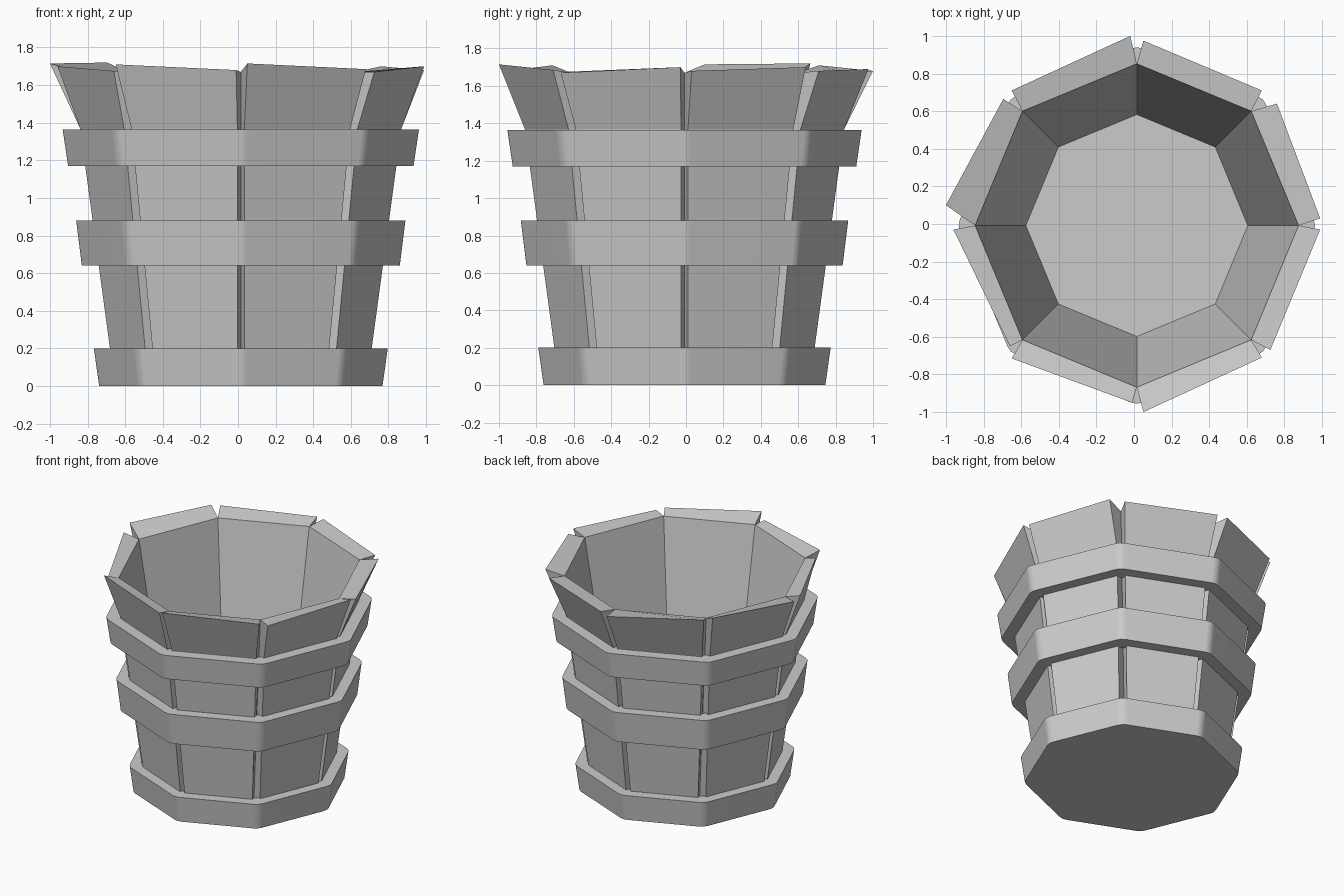
import bpy, bmesh, math
from mathutils import Vector

if "Cube" in bpy.data.objects:
    bpy.data.objects.remove(bpy.data.objects["Cube"])

CX, CY = 0.015, -0.008      # bucket axis
SIDES = 8


def make_object(name, verts, faces):
    me = bpy.data.meshes.new(name)
    me.from_pydata(verts, [], faces)
    bm = bmesh.new()
    bm.from_mesh(me)
    bmesh.ops.recalc_face_normals(bm, faces=bm.faces)
    bm.to_mesh(me)
    bm.free()
    ob = bpy.data.objects.new(name, me)
    bpy.context.collection.objects.link(ob)
    return ob


def corner(i, r, z):
    a = math.tau * i / SIDES
    return Vector((CX + r * math.cos(a), CY + r * math.sin(a), z))


def octagon(r, z, d=0.035):
    """Octagon with slightly rounded corners, three points per corner."""
    pts = []
    for i in range(SIDES):
        p = corner(i, r, z)
        a = p + (corner(i - 1, r, z) - p).normalized() * d
        b = p + (corner(i + 1, r, z) - p).normalized() * d
        pts += [a, (a + b) / 4 + p / 2, b]
    return pts


def loft(name, profile, closed):
    """Sweep an (r, z) profile round the octagon; open profiles get end caps."""
    rings = [octagon(r, z) for r, z in profile]
    n, m = len(rings[0]), len(rings)
    faces = []
    for k in range(m if closed else m - 1):
        a, b = k * n, ((k + 1) % m) * n
        faces += [(a + j, a + (j + 1) % n, b + (j + 1) % n, b + j) for j in range(n)]
    if not closed:
        faces += [tuple(range(n)), tuple(range((m - 1) * n, m * n))]
    ob = make_object(name, [v for r in rings for v in r], faces)
    bpy.context.view_layer.objects.active = ob
    ob.select_set(True)
    bpy.ops.object.shade_smooth_by_angle(angle=math.radians(30))
    ob.select_set(False)
    ob.modifiers.new("flat_sides", 'WEIGHTED_NORMAL').keep_sharp = True


# base hoop with the floor inside it
loft("base_hoop", [(0.61, 0.1), (0.67, 0.1), (0.68, 0.2), (0.788, 0.2), (0.76, 0.0)], False)

# upper hoops
for name, z0, z1, r0, r1 in [("middle_hoop", 0.64, 0.88, 0.852, 0.882),
                             ("top_hoop", 1.17, 1.365, 0.925, 0.954)]:
    loft(name, [(r0, z0), (r1, z1), (r1 - 0.12, z1), (r0 - 0.12, z0)], True)

# uneven flared tips of each stave: x, y, z of both outer corners
tips = [((0.99, 0.03, 1.68), (0.76, 0.64, 1.70)),
        ((0.68, 0.71, 1.68), (0.05, 0.975, 1.69)),
        ((-0.02, 1.0, 1.68), (-0.65, 0.71, 1.71)),
        ((-0.695, 0.665, 1.72), (-1.0, 0.1, 1.715)),
        ((-0.96, -0.03, 1.70), (-0.66, -0.65, 1.675)),
        ((-0.65, -0.715, 1.71), (-0.01, -0.95, 1.68)),
        ((0.05, -1.0, 1.715), (0.68, -0.71, 1.685)),
        ((0.725, -0.67, 1.67), (0.99, -0.03, 1.70))]


def inner_r(z):
    return 0.59 + 0.27 * (z - 0.1) / 1.57


# staves: tapered planks meeting on the inside, with a gap outside
for i, (tip_a, tip_b) in enumerate(tips):
    verts = []
    for z, r in [(0.1, 0.69), (1.37, 0.862)]:
        a, b = corner(i, r, z), corner(i + 1, r, z)
        t = (b - a).normalized()
        ga, gb = (0.02, 0.03) if i % 2 == 0 else (0.03, 0.02)
        verts += [corner(i, inner_r(z), z), a + t * ga, b - t * gb,
                  corner(i + 1, inner_r(z), z)]
    verts += [corner(i, 0.86, 1.67), Vector(tip_a), Vector(tip_b), corner(i + 1, 0.86, 1.67)]
    faces = [(0, 1, 2, 3), (8, 9, 10, 11)]
    for k in (0, 4):
        faces += [(k + j, k + (j + 1) % 4, k + 4 + (j + 1) % 4, k + 4 + j) for j in range(4)]
    make_object("stave_%d" % (i + 1), verts, faces)
